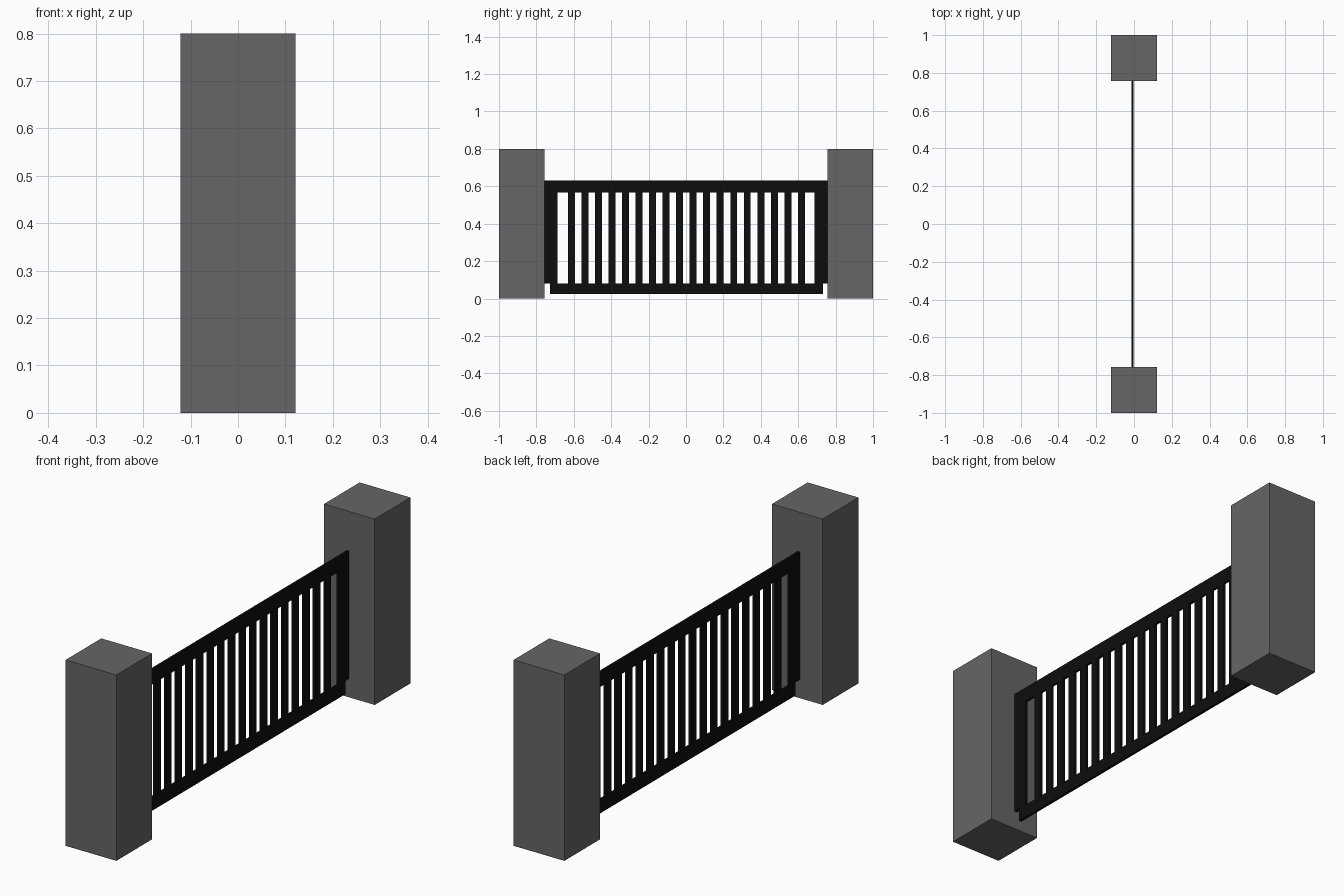
import bpy

# Remove the default cube
cube = bpy.data.objects.get("Cube")
if cube:
    bpy.data.objects.remove(cube, do_unlink=True)


def flat_material(name, rgb):
    mat = bpy.data.materials.new(name)
    mat.use_nodes = True
    mat.diffuse_color = (*rgb, 1)
    bsdf = next(n for n in mat.node_tree.nodes if n.type == 'BSDF_PRINCIPLED')
    bsdf.inputs["Base Color"].default_value = (*rgb, 1)
    bsdf.inputs["Roughness"].default_value = 0.8
    return mat


def box(name, x, y, z, mat):
    """Box spanning the (low, high) ranges x, y and z."""
    spans = (x, y, z)
    bpy.ops.mesh.primitive_cube_add(size=1, location=[(a + b) / 2 for a, b in spans])
    obj = bpy.context.object
    obj.name = name
    obj.scale = [b - a for a, b in spans]
    bpy.ops.object.transform_apply(location=False, rotation=False, scale=True)
    obj.data.materials.append(mat)
    return obj


stone = flat_material("grey stone", (0.133, 0.133, 0.133))
iron = flat_material("black iron", (0.004, 0.004, 0.004))

half = 0.121           # half width of a pillar
inner = 0.757          # y of the pillar faces that hold the gate
gate_x = (-0.0125, -0.0015)
rail_low, rail_high = 0.08, 0.567

# Pillars and gate end posts
for side, label in ((-1, "front"), (1, "back")):
    box(label + "_pillar", (-half, half), sorted((side * inner, side)), (0, 0.8), stone)
    box(label + "_gate_post", gate_x, sorted((side * inner, side * 0.687)),
        (rail_low, rail_high), iron)

# Gate rails
box("top_rail", gate_x, (-inner, inner), (rail_high, 0.63), iron)
box("bottom_rail", gate_x, (-0.727, 0.732), (0.023, rail_low), iron)

# Evenly spaced upright bars
bar_count, first, last, bar_half = 18, -0.613, 0.617, 0.0185
for i in range(bar_count):
    y = first + (last - first) * i / (bar_count - 1)
    box(f"gate_bar_{i + 1}", gate_x, (y - bar_half, y + bar_half),
        (rail_low, rail_high), iron)
